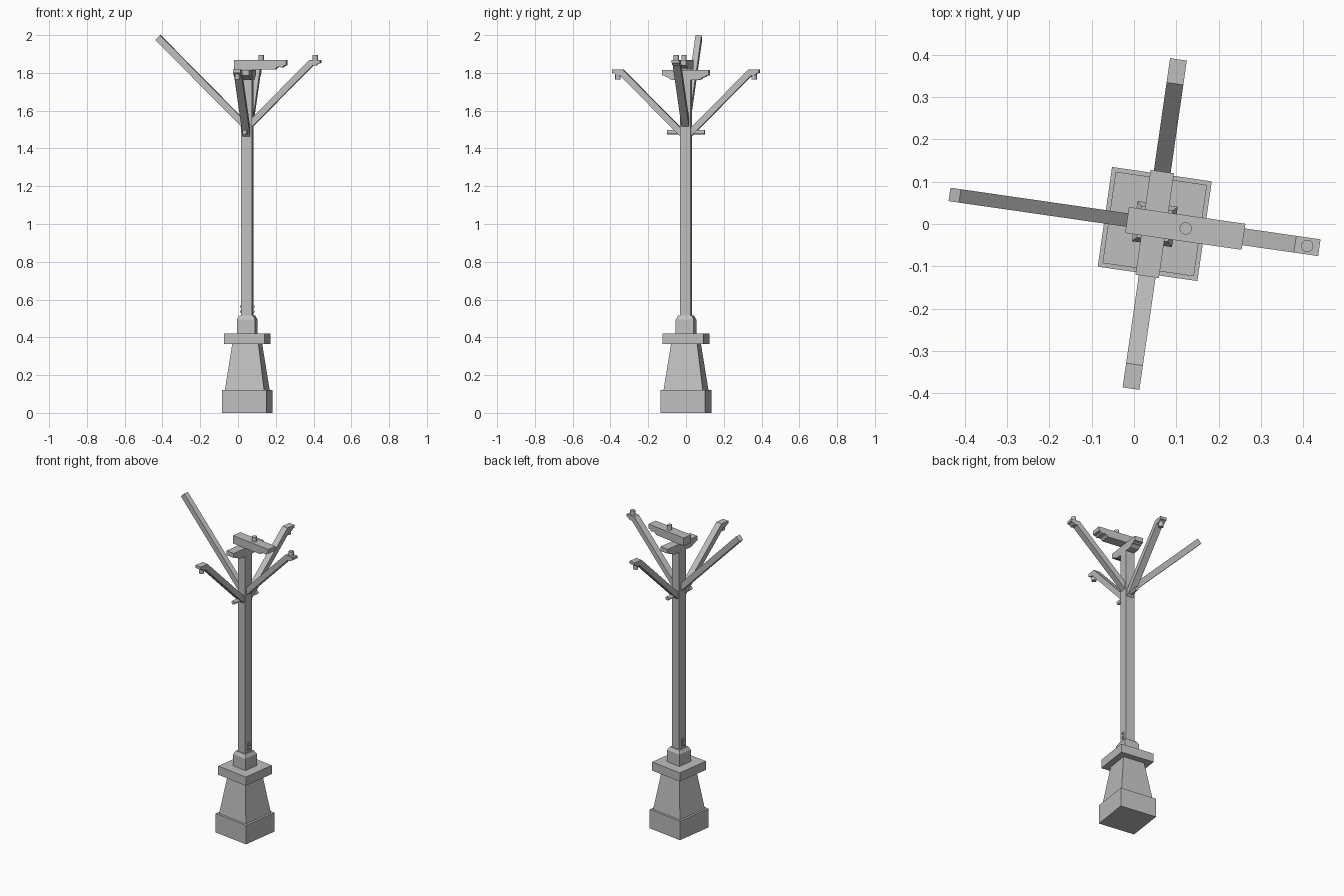
import bpy, bmesh
from math import radians
from mathutils import Matrix, Vector

if "Cube" in bpy.data.objects:
    bpy.data.objects.remove(bpy.data.objects["Cube"], do_unlink=True)

grey = bpy.data.materials.new("plain_grey")
grey.use_nodes = True
colour = (0.52, 0.52, 0.52, 1)
grey.diffuse_color = colour
grey.node_tree.nodes["Principled BSDF"].inputs["Base Color"].default_value = colour

# The whole post stands off centre and is turned slightly
PLACE = Matrix.Translation((0.049, 0, 0)) @ Matrix.Rotation(radians(-8.2), 4, "Z")
LEFT, BACK, RIGHT, FRONT = 0, 90, 180, 270


def finish(name, bm, heading=0):
    bmesh.ops.recalc_face_normals(bm, faces=bm.faces)
    bm.transform(PLACE @ Matrix.Rotation(radians(heading), 4, "Z"))
    mesh = bpy.data.meshes.new(name)
    bm.to_mesh(mesh)
    bm.free()
    mesh.materials.append(grey)
    obj = bpy.data.objects.new(name, mesh)
    bpy.context.collection.objects.link(obj)
    return obj


def square_stack(name, levels):
    """Square sections (half width, height) joined from bottom to top."""
    bm = bmesh.new()
    rings = [[bm.verts.new((sx * h, sy * h, z))
              for sx, sy in ((-1, -1), (1, -1), (1, 1), (-1, 1))] for h, z in levels]
    for low, high in zip(rings, rings[1:]):
        for i in range(4):
            j = (i + 1) % 4
            bm.faces.new((low[i], low[j], high[j], high[i]))
    bm.faces.new(rings[0])
    bm.faces.new(rings[-1])
    finish(name, bm)


def beam(name, profile, half, heading=0):
    """Side profile (distance out, height) given a width."""
    bm = bmesh.new()
    face = bm.faces.new([bm.verts.new((u, -half, z)) for u, z in profile])
    out = bmesh.ops.extrude_face_region(bm, geom=[face])
    moved = [v for v in out["geom"] if isinstance(v, bmesh.types.BMVert)]
    bmesh.ops.translate(bm, verts=moved, vec=(0, 2 * half, 0))
    finish(name, bm, heading)


def peg(name, start, end, radius, heading=0):
    """Round peg between two points."""
    a, b = Vector(start), Vector(end)
    bm = bmesh.new()
    turn = (b - a).to_track_quat("Z", "Y").to_matrix().to_4x4()
    bmesh.ops.create_cone(bm, cap_ends=True, segments=16, radius1=radius,
                          radius2=radius, depth=(b - a).length,
                          matrix=Matrix.Translation((a + b) / 2) @ turn)
    obj = finish(name, bm, heading)
    bpy.ops.object.select_all(action="DESELECT")
    obj.select_set(True)
    bpy.context.view_layer.objects.active = obj
    bpy.ops.object.shade_smooth_by_angle(angle=radians(40))


# Pedestal and post
square_stack("plinth", [(0.119, 0), (0.119, 0.12)])
square_stack("tapered_pedestal", [(0.105, 0.12), (0.07, 0.365)])
square_stack("pedestal_slab", [(0.109, 0.365), (0.109, 0.42)])
square_stack("post_collar", [(0.048, 0.42), (0.048, 0.495), (0.037, 0.515)])
square_stack("post", [(0.029, 0.515), (0.029, 1.815)])

# Small fixing plates and bolts at the foot of the post
for side, heading in (("left", LEFT), ("right", RIGHT)):
    beam(side + "_foot_plate",
         [(0.028, 0.525), (0.032, 0.525), (0.032, 0.575), (0.028, 0.575)], 0.009, heading)
    for z in (0.537, 0.563):
        peg(side + "_foot_bolt", (0.028, 0, z), (0.038, 0, z), 0.006, heading)

# Carved bars on top of the post
carved_end = [(0.125, 1.815), (0.125, 1.787), (0.112, 1.785), (0.105, 1.778),
              (0.092, 1.776), (0.08, 1.766), (0.068, 1.763)]
beam("lower_crossbar", carved_end + [(-u, z) for u, z in reversed(carved_end)], 0.028, BACK)
beam("upper_crossbar",
     [(-0.066, 1.817), (-0.066, 1.867), (0.212, 1.867), (0.212, 1.84), (0.198, 1.837),
      (0.19, 1.828), (0.176, 1.832), (0.162, 1.829), (0.15, 1.817)], 0.031)
peg("upper_crossbar_peg", (0.074, 0, 1.85), (0.074, 0, 1.896), 0.0145)


# Slanted struts with notched ends
def notched_strut(name, heading, lift=0):
    profile = [(0.028, 1.463), (0.028, 1.51), (0.335, 1.817), (0.393, 1.817),
               (0.393, 1.8), (0.38, 1.797), (0.37, 1.787), (0.352, 1.787)]
    beam(name, [(u, z + lift) for u, z in profile], 0.02, heading)


for side, heading in (("front", FRONT), ("back", BACK)):
    notched_strut(side + "_strut", heading)
    peg(side + "_strut_peg", (0.364, 0, 1.764), (0.364, 0, 1.805), 0.0145, heading)
    peg(side + "_strut_bolt", (0.03, 0, 1.486), (0.1, 0, 1.486), 0.012, heading)
notched_strut("left_strut", LEFT, 0.052)
peg("left_strut_peg", (0.364, 0, 1.85), (0.364, 0, 1.896), 0.0145, LEFT)

# Long plain strut
beam("right_long_strut",
     [(0.028, 1.513), (0.028, 1.563), (0.465, 2.0), (0.49, 1.975)], 0.016, RIGHT)
